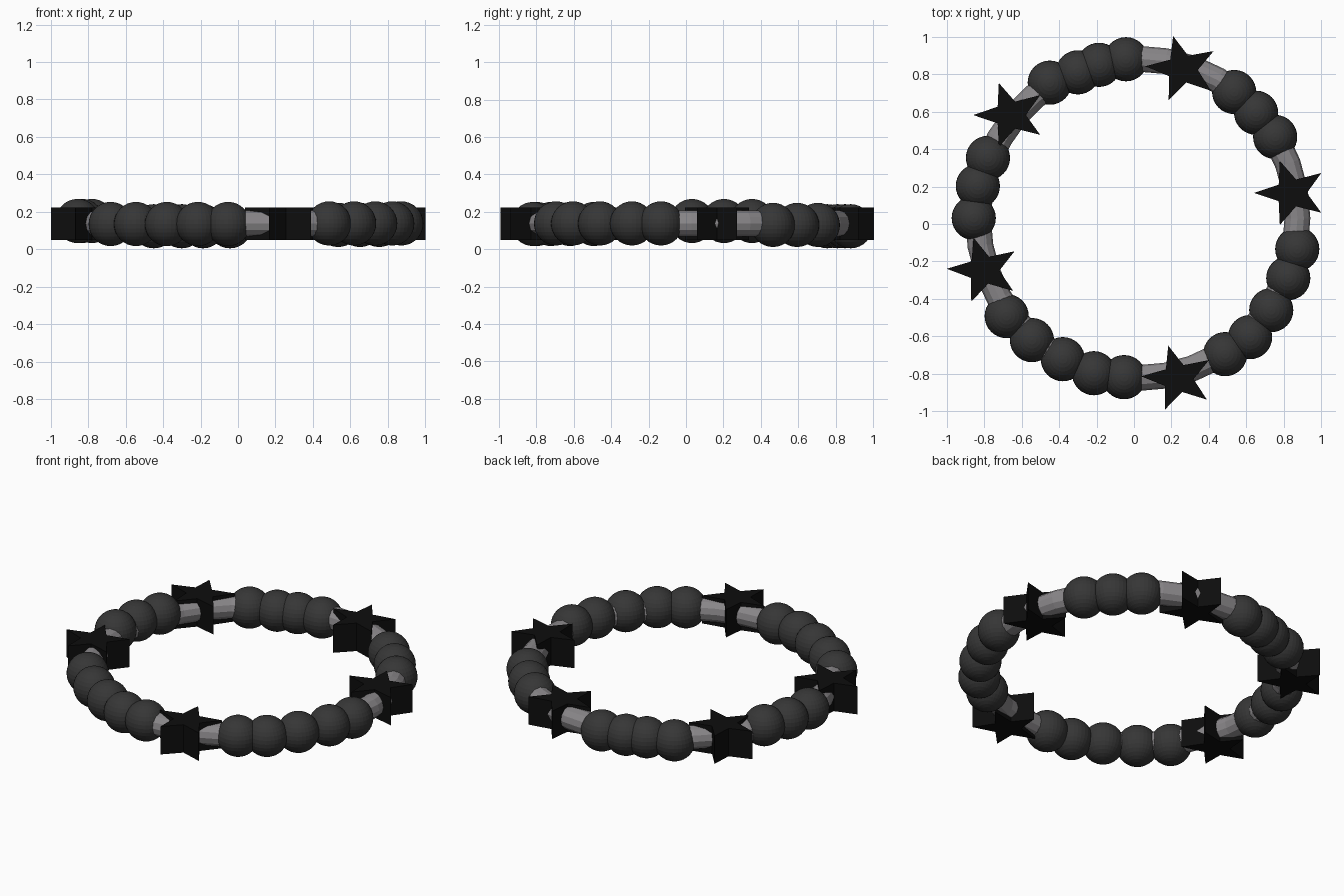
import bpy, math

if "Cube" in bpy.data.objects:
    bpy.data.objects.remove(bpy.data.objects["Cube"])

def material(name, v):
    m = bpy.data.materials.new(name)
    m.diffuse_color = (*v, 1)
    m.use_nodes = True
    m.node_tree.nodes["Principled BSDF"].inputs["Base Color"].default_value = m.diffuse_color
    return m

CORD = material("cord_grey", (0.25, 0.24, 0.25))
BEAD = material("bead_charcoal", (0.037, 0.037, 0.037))
STAR = material("star_black", (0.004, 0.004, 0.004))

# Cord: faceted ring threading all the beads
bpy.ops.mesh.primitive_torus_add(location=(0.02, 0.03, 0.138), major_radius=0.853,
                                 minor_radius=0.069, major_segments=36, minor_segments=12)
cord = bpy.context.object
cord.name = "cord"
cord.data.materials.append(CORD)

# Round beads, grouped between the stars: height, then (x, y) centres
groups = [
    (0.123, [(-0.45, 0.755), (-0.30, 0.81), (-0.187, 0.85), (-0.043, 0.88)]),
    (0.130, [(0.535, 0.705), (0.652, 0.594), (0.754, 0.465)]),
    (0.138, [(0.872, -0.134), (0.824, -0.289), (0.733, -0.46), (0.62, -0.604), (0.487, -0.695)]),
    (0.135, [(-0.053, -0.818), (-0.214, -0.797), (-0.38, -0.722), (-0.545, -0.62), (-0.68, -0.492)]),
    (0.151, [(-0.856, 0.032), (-0.834, 0.203), (-0.78, 0.353)]),
]
bead_mesh = None
for z, centres in groups:
    for x, y in centres:
        if bead_mesh is None:
            bpy.ops.mesh.primitive_uv_sphere_add(segments=32, ring_count=16, radius=0.118)
            bead = bpy.context.object
            bead_mesh = bead.data
            bead_mesh.materials.append(BEAD)
        else:
            bead = bpy.data.objects.new("round_bead", bead_mesh)
            bpy.context.collection.objects.link(bead)
        bead.name = "round_bead"
        bead.location = (x, y, z)

# Star beads: one extruded five-pointed outline, all pointing to -x
outline = []
for i in range(10):
    r = 0.198 if i % 2 == 0 else 0.083
    a = math.pi + i * math.pi / 5
    outline.append((r * math.cos(a), 0.91 * r * math.sin(a)))
H = 0.086
verts = [(x, y, -H) for x, y in outline] + [(x, y, H) for x, y in outline]
faces = [tuple(range(9, -1, -1)), tuple(range(10, 20))]
faces += [(i, (i + 1) % 10, 10 + (i + 1) % 10, 10 + i) for i in range(10)]
star_mesh = bpy.data.meshes.new("star_bead")
star_mesh.from_pydata(verts, [], faces)
star_mesh.materials.append(STAR)
for x, y, turn in [(0.258, 0.829, -4), (0.84, 0.166, 0), (0.235, -0.824, -3),
                   (-0.802, -0.246, -2), (-0.661, 0.582, 0)]:
    star = bpy.data.objects.new("star_bead", star_mesh)
    star.location = (x, y, 0.136)
    star.rotation_euler.z = math.radians(turn)
    bpy.context.collection.objects.link(star)
